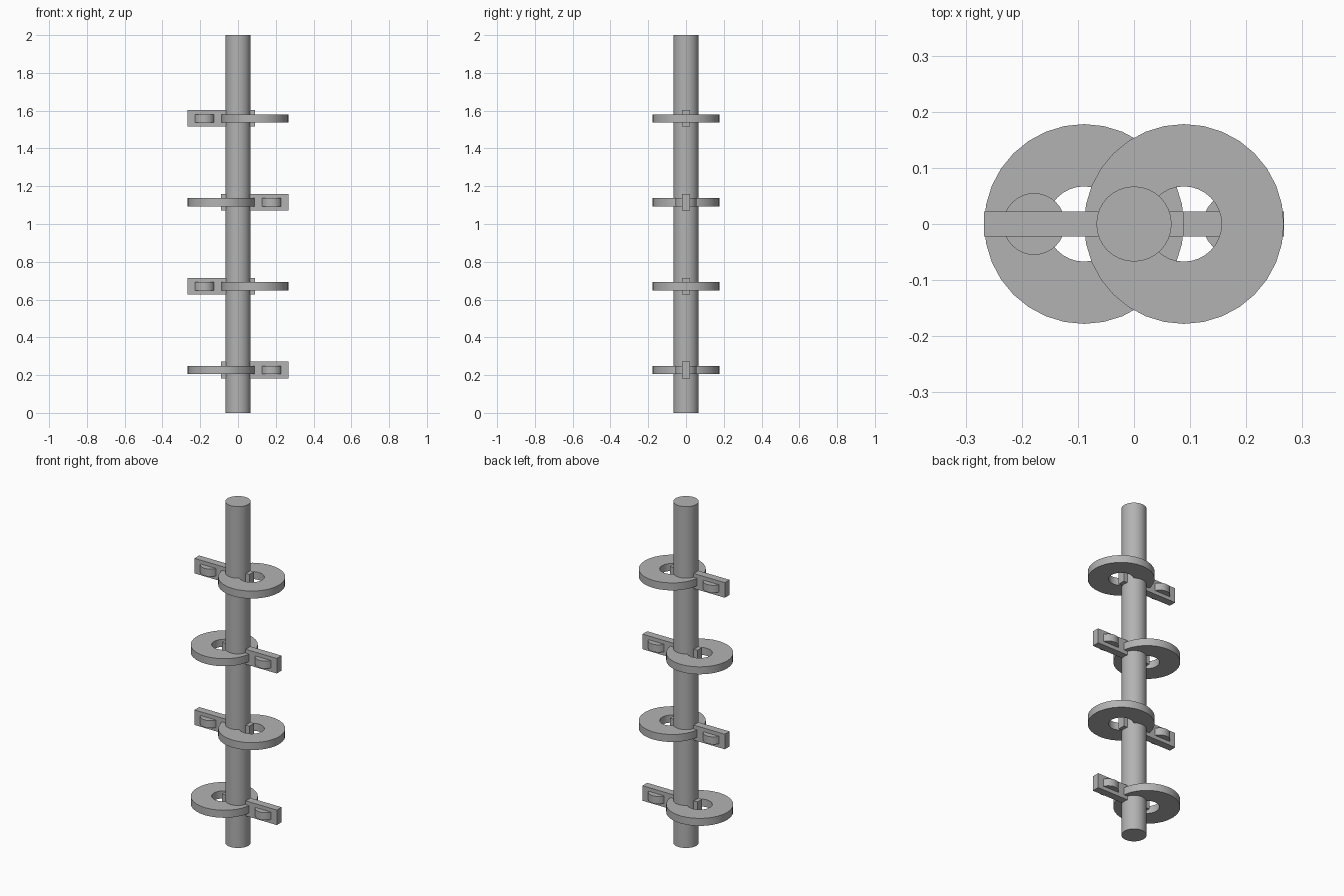
import bpy, bmesh, math

cube = bpy.data.objects.get("Cube")
if cube:
    bpy.data.objects.remove(cube, do_unlink=True)

SIDES = 32
HALF = 0.022        # half thickness of rings, discs and bars
OFFSET = 0.089      # distance of the ring centre from the pole axis

grey = bpy.data.materials.new("plain grey")
grey.use_nodes = True
colour = (0.45, 0.45, 0.45, 1)
grey.diffuse_color = colour
grey.node_tree.nodes["Principled BSDF"].inputs["Base Color"].default_value = colour


def finish(obj, name, smooth=True):
    obj.name = name
    obj.data.materials.append(grey)
    if smooth:
        bpy.ops.object.select_all(action='DESELECT')
        obj.select_set(True)
        bpy.context.view_layer.objects.active = obj
        bpy.ops.object.shade_smooth_by_angle(angle=math.radians(30))


def cylinder(name, radius, height, location):
    bpy.ops.mesh.primitive_cylinder_add(vertices=SIDES, radius=radius,
                                        depth=height, location=location)
    finish(bpy.context.object, name)


def bar(name, size, location):
    bpy.ops.mesh.primitive_cube_add(size=1, location=location)
    obj = bpy.context.object
    obj.scale = size
    finish(obj, name, smooth=False)


def ring(name, outer, inner, location):
    # Lathe a rectangular section around the ring's own axis
    bm = bmesh.new()
    section = [(inner, -HALF), (outer, -HALF), (outer, HALF), (inner, HALF)]
    verts = [bm.verts.new((r, 0, z)) for r, z in section]
    edges = [bm.edges.new((verts[i], verts[(i + 1) % 4])) for i in range(4)]
    bmesh.ops.spin(bm, geom=verts + edges, cent=(0, 0, 0), axis=(0, 0, 1),
                   angle=math.tau, steps=SIDES, use_merge=True)
    bmesh.ops.remove_doubles(bm, verts=bm.verts, dist=0.0001)
    bmesh.ops.recalc_face_normals(bm, faces=bm.faces)
    mesh = bpy.data.meshes.new(name)
    bm.to_mesh(mesh)
    bm.free()
    obj = bpy.data.objects.new(name, mesh)
    obj.location = location
    bpy.context.collection.objects.link(obj)
    finish(obj, name)


# Central pole
cylinder("pole", 0.067, 2, (0, 0, 1))

# Four levels, alternating sides: a ring one way, a bar with a disc the other
for level in range(4):
    z = 0.227 + level * 0.444
    side = 1 if level % 2 else -1
    ring(f"ring_{level + 1}", 0.178, 0.067, (side * OFFSET, 0, z))
    bar(f"bar_{level + 1}", (4 * OFFSET, 2 * HALF, 4 * HALF), (-side * OFFSET, 0, z))
    cylinder(f"disc_{level + 1}", 0.055, 2 * HALF, (-side * 2 * OFFSET, 0, z))
